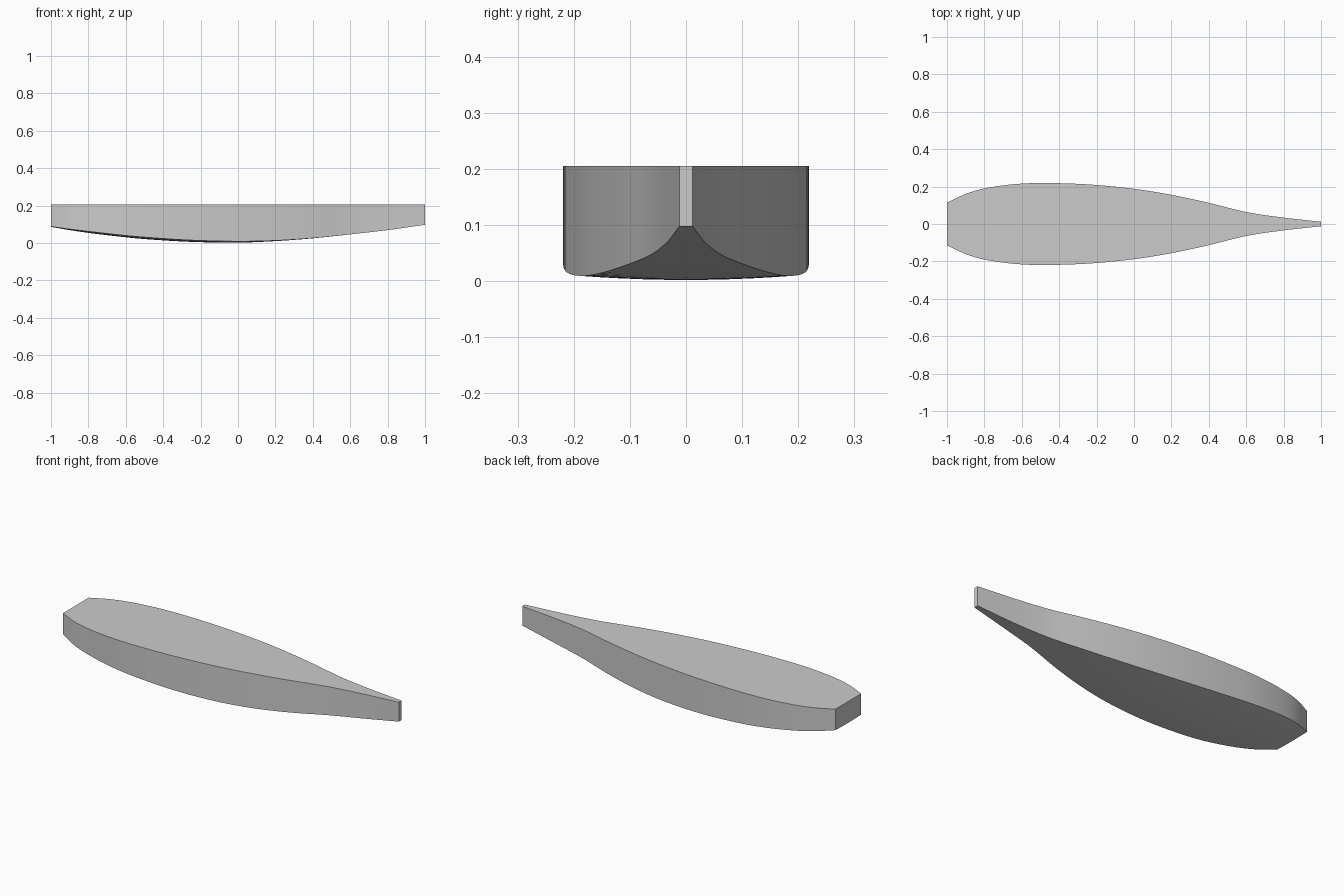
import bpy, bmesh, math

cube = bpy.data.objects.get("Cube")
if cube:
    bpy.data.objects.remove(cube, do_unlink=True)

grey = bpy.data.materials.new("plain grey")
grey.use_nodes = True
colour = (0.6, 0.6, 0.6, 1)
grey.diffuse_color = colour
grey.node_tree.nodes["Principled BSDF"].inputs["Base Color"].default_value = colour

# Stations from stern to bow: x, half width, lower edge height, keel height
STATIONS = [
    (-1.0, 0.113, 0.088, 0.086), (-0.9, 0.161, 0.074, 0.069),
    (-0.8, 0.190, 0.062, 0.054), (-0.65, 0.212, 0.045, 0.036),
    (-0.5, 0.219, 0.031, 0.021), (-0.25, 0.212, 0.015, 0.006),
    (0.0, 0.188, 0.009, 0.002), (0.2, 0.156, 0.013, 0.010),
    (0.4, 0.113, 0.026, 0.025), (0.6, 0.064, 0.046, 0.046),
    (0.8, 0.034, 0.069, 0.069), (1.0, 0.012, 0.097, 0.097),
]
DECK = 0.205
STEPS = 5
ACROSS = 10


def smooth_stations(rows):
    """Smooth curve through the stations, using slopes at each one."""
    def slope(i, k):
        a, b = rows[max(i - 1, 0)], rows[min(i + 1, len(rows) - 1)]
        return (b[k] - a[k]) / (b[0] - a[0])
    out = []
    for i in range(len(rows) - 1):
        p, q = rows[i], rows[i + 1]
        w = q[0] - p[0]
        for s in range(STEPS):
            t = s / STEPS
            h = t * t * (3 - 2 * t)
            row = [p[0] + w * t]
            for k in (1, 2, 3):
                row.append(p[k] + (q[k] - p[k]) * h
                           + w * slope(i, k) * t * (1 - t) ** 2
                           - w * slope(i + 1, k) * t * t * (1 - t))
            out.append(row)
    return out + [list(rows[-1])]


# Hull rings: deck edge, rounded underside, opposite deck edge
bm = bmesh.new()
rings = []
for x, half, edge, keel in smooth_stations(STATIONS):
    ring = [bm.verts.new((x, -half, DECK))]
    for j in range(ACROSS + 1):
        u = 2 * j / ACROSS - 1
        ring.append(bm.verts.new((x, u * half, keel + (edge - keel) * u * u)))
    ring.append(bm.verts.new((x, half, DECK)))
    rings.append(ring)

# Sides and underside
for a, b in zip(rings, rings[1:]):
    for j in range(len(a) - 1):
        bm.faces.new((a[j], a[j + 1], b[j + 1], b[j]))

# Flat deck and both end faces
bm.faces.new([r[0] for r in rings] + [r[-1] for r in reversed(rings)])
bm.faces.new(rings[0])
bm.faces.new(rings[-1])
bmesh.ops.recalc_face_normals(bm, faces=bm.faces)

mesh = bpy.data.meshes.new("hull")
bm.to_mesh(mesh)
bm.free()
mesh.materials.append(grey)
hull = bpy.data.objects.new("hull", mesh)
bpy.context.collection.objects.link(hull)

bpy.context.view_layer.objects.active = hull
hull.select_set(True)
bpy.ops.object.shade_smooth_by_angle(angle=math.radians(30))
